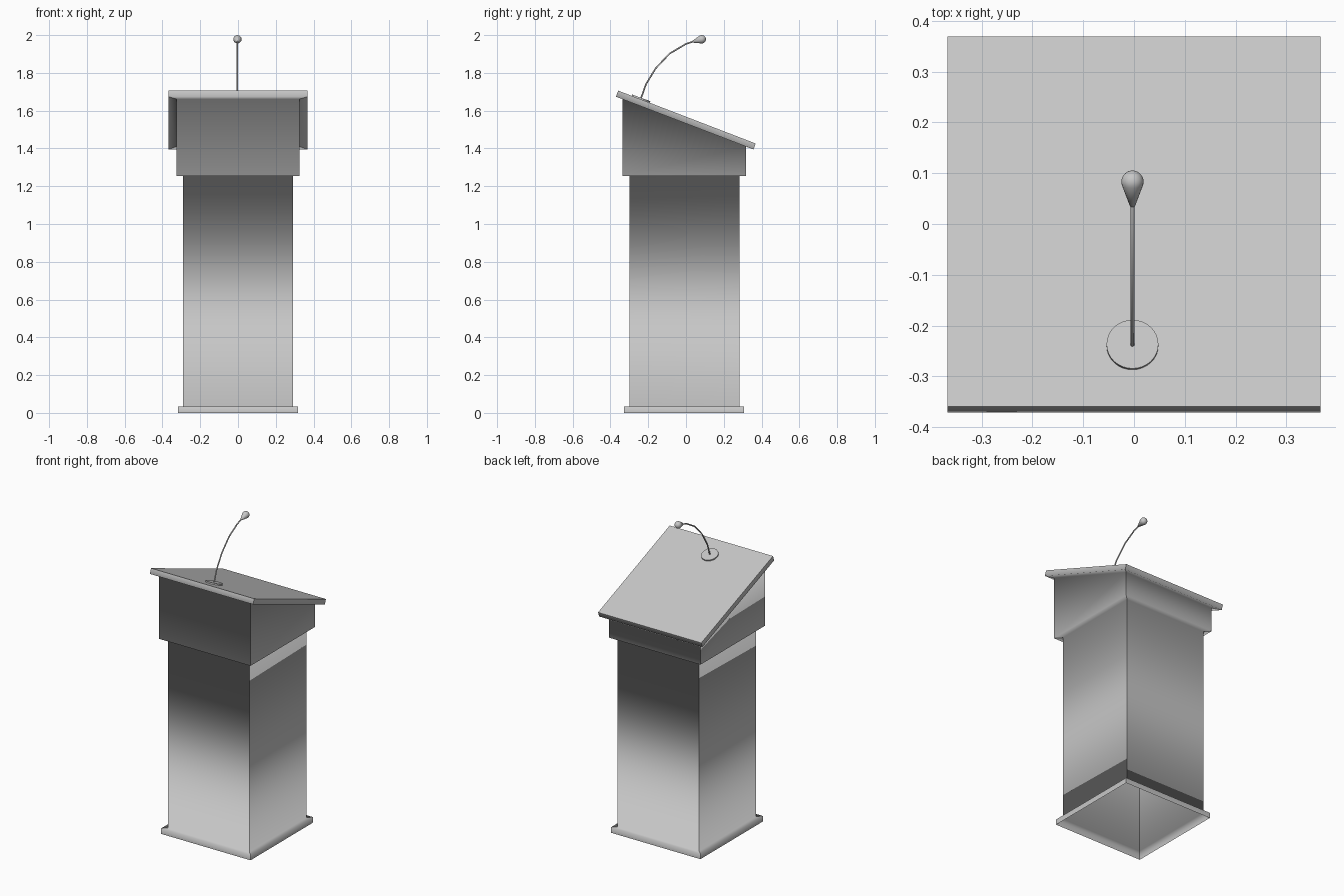
import bpy, bmesh, math
from mathutils import Vector, Matrix

cube = bpy.data.objects.get("Cube")
if cube:
    bpy.data.objects.remove(cube, do_unlink=True)

GREY = (0.57, 0.57, 0.57, 1)
grey = bpy.data.materials.new("light_grey")
grey.use_nodes = True
grey.diffuse_color = GREY
grey.node_tree.nodes["Principled BSDF"].inputs["Base Color"].default_value = GREY


def add_object(name, bm):
    bmesh.ops.recalc_face_normals(bm, faces=bm.faces)
    mesh = bpy.data.meshes.new(name)
    bm.to_mesh(mesh)
    bm.free()
    mesh.materials.append(grey)
    obj = bpy.data.objects.new(name, mesh)
    bpy.context.collection.objects.link(obj)
    return obj


# Lectern shell: rectangular rings (half width, front y, back y, front z, back z)
# running from the open foot up to the sloping desk
rings = [
    (0.318, -0.327, 0.308, 0.0, 0.0),         # foot
    (0.318, -0.327, 0.308, 0.035, 0.035),
    (0.29, -0.298, 0.282, 0.035, 0.035),      # column
    (0.29, -0.298, 0.282, 1.255, 1.255),
    (0.325, -0.337, 0.317, 1.255, 1.255),     # head box
    (0.325, -0.337, 0.317, 1.661, 1.41),
    (0.367, -0.371, 0.357, 1.674, 1.395),     # sloping desk
    (0.367, -0.359, 0.369, 1.706, 1.426),
]
bm = bmesh.new()
loops = []
for w, front, back, zf, zb in rings:
    corners = [(-w, front, zf), (w, front, zf), (w, back, zb), (-w, back, zb)]
    loops.append([bm.verts.new(c) for c in corners])
for low, high in zip(loops, loops[1:]):
    for i in range(4):
        j = (i + 1) % 4
        bm.faces.new((low[i], low[j], high[j], high[i]))
desk_top = bm.faces.new(loops[-1])

# Soft shading up each side, crisp corners and desk top
for f in bm.faces:
    f.smooth = True
for low, high in zip(loops, loops[1:]):
    for a, b in zip(low, high):
        bm.edges.get((a, b)).smooth = False
for e in desk_top.edges:
    e.smooth = False
add_object("lectern_body", bm)

# Microphone base disc lying on the desk
MIC_X = -0.003
bm = bmesh.new()
bmesh.ops.create_cone(
    bm, cap_ends=True, segments=32, radius1=0.051, radius2=0.051, depth=0.008,
    matrix=Matrix.Translation((MIC_X, -0.238, 1.664)) @ Matrix.Rotation(-0.35, 4, "X"))
add_object("microphone_base", bm)

# Curved gooseneck
path = [(-0.242, 1.655), (-0.212, 1.74), (-0.16, 1.825),
        (-0.087, 1.902), (-0.003, 1.952), (0.05, 1.97)]
curve = bpy.data.curves.new("gooseneck", "CURVE")
curve.dimensions = "3D"
curve.bevel_depth = 0.0042
curve.bevel_resolution = 2
curve.use_fill_caps = True
spline = curve.splines.new("POLY")
spline.points.add(len(path) - 1)
for p, (y, z) in zip(spline.points, path):
    p.co = (MIC_X, y, z, 1)
spline.use_smooth = True
curve.materials.append(grey)
neck = bpy.data.objects.new("gooseneck", curve)
bpy.context.collection.objects.link(neck)

# Teardrop microphone head: tapered tail running into a round tip
R, CENTRE = 0.022, 0.05
profile = [(0, 0), (0.005, 0)]
for k in range(9):
    a = math.radians(-20 + 110 * k / 8)
    profile.append((R * math.cos(a), CENTRE + R * math.sin(a)))
bm = bmesh.new()
verts = [bm.verts.new((r, 0, z)) for r, z in profile]
edges = [bm.edges.new(pair) for pair in zip(verts, verts[1:])]
bmesh.ops.spin(bm, geom=verts + edges, cent=(0, 0, 0), axis=(0, 0, 1),
               angle=math.tau, steps=20, use_duplicate=False)
bmesh.ops.remove_doubles(bm, verts=bm.verts, dist=0.0001)
for f in bm.faces:
    f.smooth = True
head = add_object("microphone_head", bm)
head.location = (MIC_X, 0.035, 1.965)
head.rotation_euler = Vector((0, 1, 0.27)).to_track_quat("Z", "Y").to_euler()
